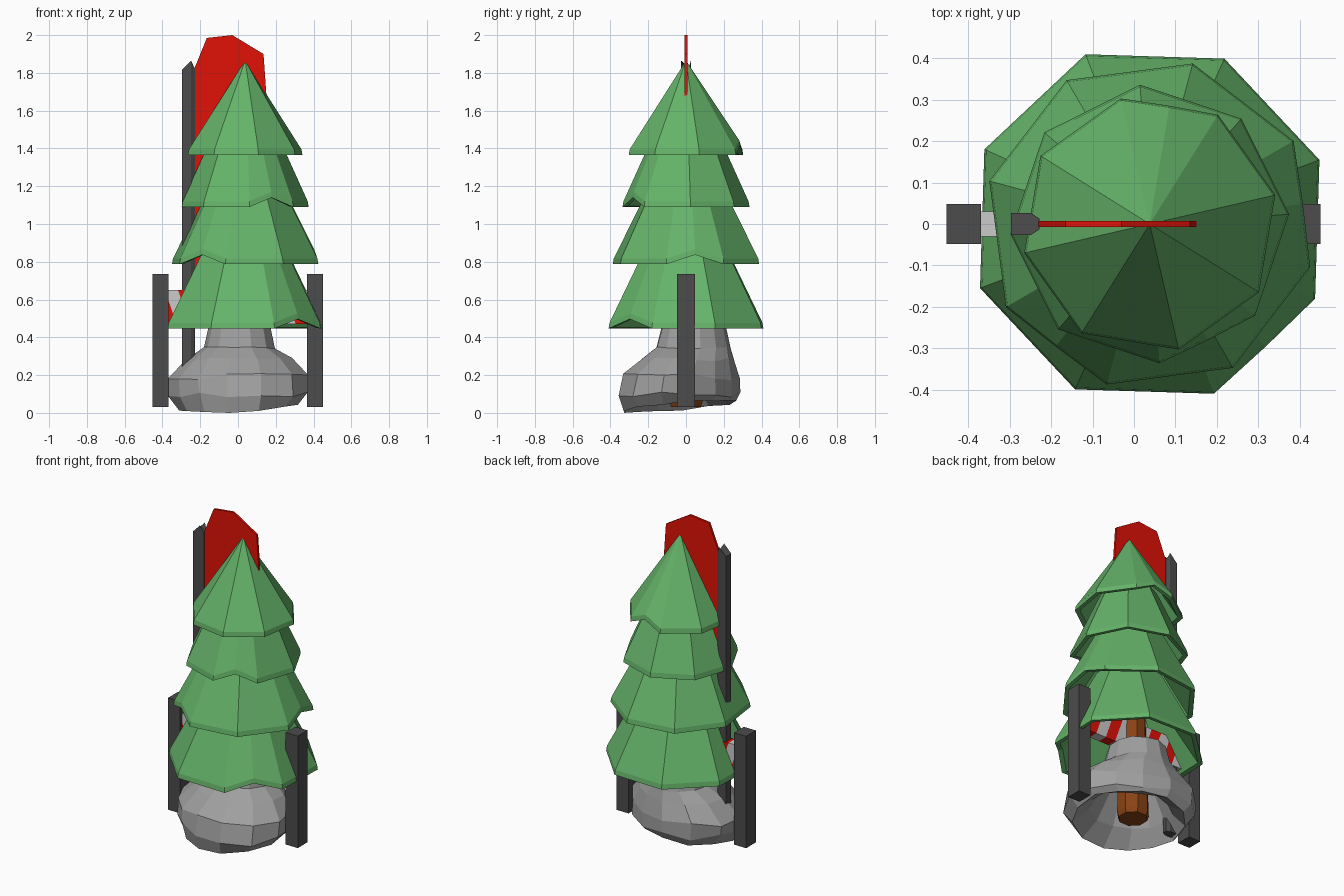
import bpy, bmesh, random
from math import cos, sin, radians, pi, floor
from mathutils import Vector

if "Cube" in bpy.data.objects:
    bpy.data.objects.remove(bpy.data.objects["Cube"])

random.seed(4)
CX = 0.038  # tree axis


def material(name, r, g, b):
    m = bpy.data.materials.new(name)
    m.diffuse_color = (r, g, b, 1)
    m.use_nodes = True
    m.node_tree.nodes["Principled BSDF"].inputs["Base Color"].default_value = m.diffuse_color
    return m


GREEN = material("leaf_green", 0.13, 0.45, 0.14)
BROWN = material("bark_brown", 0.25, 0.055, 0.008)
RED = material("signal_red", 0.75, 0.006, 0.002)
WHITE = material("stripe_white", 0.7, 0.7, 0.7)
DARK = material("dark_metal", 0.072, 0.072, 0.072)
STONE = material("stone_grey", 0.35, 0.35, 0.35)


def finish(name, bm, *mats):
    bmesh.ops.remove_doubles(bm, verts=bm.verts, dist=0.0005)
    bmesh.ops.recalc_face_normals(bm, faces=bm.faces)
    me = bpy.data.meshes.new(name)
    bm.to_mesh(me)
    bm.free()
    for m in mats:
        me.materials.append(m)
    ob = bpy.data.objects.new(name, me)
    bpy.context.collection.objects.link(ob)
    return ob


def loft(name, rings, mat):
    """Skin a list of equal point rings and cap both ends."""
    bm = bmesh.new()
    vs = [[bm.verts.new(p) for p in ring] for ring in rings]
    n = len(vs[0])
    for a, b in zip(vs, vs[1:]):
        for i in range(n):
            j = (i + 1) % n
            bm.faces.new((a[i], a[j], b[j], b[i]))
    bm.faces.new(vs[0])
    bm.faces.new(vs[-1])
    return finish(name, bm, mat)


def box(name, x0, x1, y0, y1, z0, z1, mat):
    rect = [(x0, y0), (x1, y0), (x1, y1), (x0, y1)]
    return loft(name, [[(x, y, z) for x, y in rect] for z in (z0, z1)], mat)


# Foliage tiers: eight-sided hollow skirts with lifted notches in the rim
def tier(name, r, z, r_top, z_top, start, notches):
    pts = []  # angle, radius factor, lift
    for k in range(8):
        pts.append((radians(start + 45 * k), 1.0, 0.0))
        if k in notches:
            pts.append((radians(start + 45 * (k + 0.5)), 0.93, 0.05))
    profile = [(r_top, z_top, 0), (r - 0.006, z + 0.03, 1), (r - 0.001, z, 1),
               (r - 0.03, z + 0.004, 1), (max(r_top - 0.03, 0.05), z_top - 0.13, 0)]
    rings = [[(CX + pr * (f if edge else 1) * cos(a),
               pr * (f if edge else 1) * sin(a), pz + lift * edge)
              for a, f, lift in pts] for pr, pz, edge in profile]
    loft(name, rings, GREEN)


tier("foliage_top", 0.312, 1.365, 0.0, 1.865, 13, (1,))
tier("foliage_upper", 0.338, 1.09, 0.16, 1.5, 4, (6,))
tier("foliage_middle", 0.402, 0.787, 0.175, 1.25, 30, (4, 7))
tier("foliage_bottom", 0.439, 0.447, 0.19, 0.95, 20.7, (6,))

# Trunk
loft("trunk", [[(CX - 0.03 + r * cos(pi / 4 * (k + 0.5)), r * sin(pi / 4 * (k + 0.5)), z)
                for k in range(8)]
               for r, z in ((0.085, 0.03), (0.095, 0.06), (0.08, 0.5), (0.06, 1.4))], BROWN)

# Rock: lumpy mound around the trunk, hollow below
# each ring: x min, x max, y min, y max, z, wobble
rock_rings = [(-.12, .14, -.12, .12, .30, 0), (-.24, .25, -.23, .18, .10, .01),
              (-.31, .32, -.33, .26, .035, .012), (-.365, .365, -.355, .285, .10, .018),
              (-.37, .365, -.33, .28, .19, .018), (-.27, .29, -.235, .25, .28, .012),
              (-.18, .20, -.16, .235, .345, .005), (-.155, .175, -.13, .21, .46, .004),
              (-.09, .12, -.09, .14, .48, 0)]
N = 13
rings = []
for x0, x1, y0, y1, z, w in rock_rings:
    ring = []
    for k in range(N):
        a = 2 * pi * k / N + 0.2
        c, s = cos(a), sin(a)
        # stretched toward front right and back left
        bulge = 1 + w * (random.uniform(-1, 1) + 4.5 * cos(2 * (a + pi / 4)) + 0.6)
        zz = z + w * random.uniform(-1, 1)
        if z < 0.06:  # the front edge rests lowest
            zz = max(0.0, z + 0.03 * s + 0.018 * c + w * random.uniform(-.8, .8))
        ring.append(((x0 + x1) / 2 + (x1 - x0) / 2 * c * bulge,
                     (y0 + y1) / 2 + (y1 - y0) / 2 * s * bulge, zz))
    rings.append(ring)
loft("rock", rings, STONE)

# Barrier posts
for side, x in (("left", -0.411), ("right", 0.408)):
    box("barrier_post_" + side, x - 0.042, x + 0.042, -0.048, 0.048, 0.03, 0.735, DARK)

# Barrier board cut into slanted stripes
bar = box("barrier_board", -0.38, 0.38, -0.03, 0.03, 0.47, 0.65, WHITE)
bar.data.materials.append(RED)
bm = bmesh.new()
bm.from_mesh(bar.data)
SLOPE, STEP, SHIFT = 0.35, 0.07, 0.02
for i in range(-5, 11):
    bmesh.ops.bisect_plane(bm, geom=bm.verts[:] + bm.edges[:] + bm.faces[:],
                           plane_co=Vector((i * STEP - SHIFT, 0, 0)),
                           plane_no=Vector((1, 0, SLOPE)).normalized())
for f in bm.faces:
    c = f.calc_center_median()
    f.material_index = floor((c.x + SLOPE * c.z + SHIFT) / STEP) % 2
bm.to_mesh(bar.data)
bm.free()

# Flag pole with a peaked tip
section = [(-.297, -.026, 1.815), (-.248, -.026, 1.865), (-.228, -.013, 1.82),
           (-.228, .013, 1.82), (-.248, .026, 1.865), (-.297, .026, 1.815)]
loft("flag_pole", [[(x, y, 0.03) for x, y, z in section], section], DARK)

# Tall feather flag, a thin flat sheet
outline = [(-.232, .75), (-.232, 1.82), (-.165, 1.985), (-.03, 2.0),
           (.135, 1.9), (.152, 1.66), (.08, 1.25), (-.12, .8)]
loft("flag", [[(x, y, z) for x, z in outline] for y in (-.007, .007)], RED)
